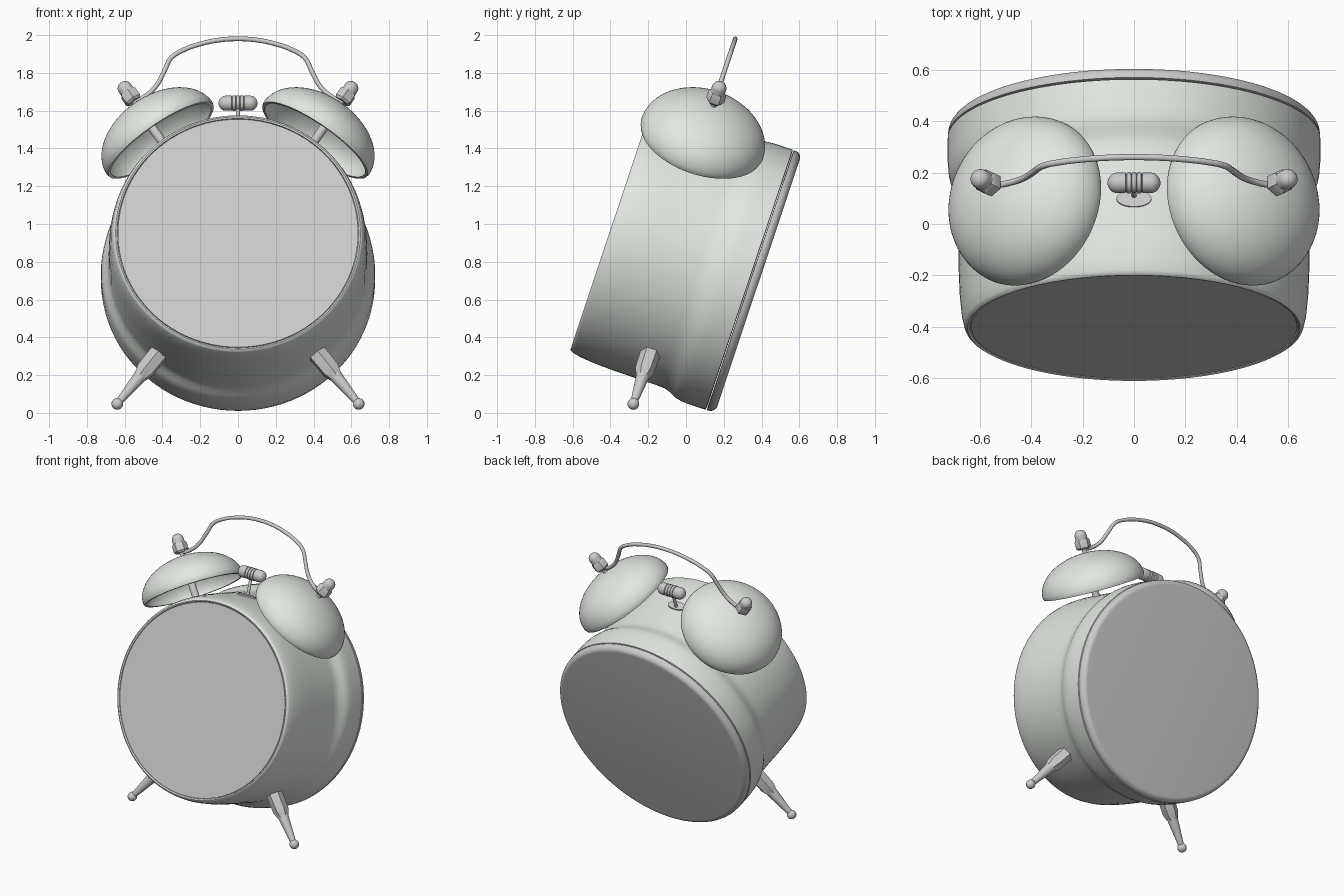
import bpy, bmesh, math
from mathutils import Matrix, Vector

if "Cube" in bpy.data.objects:
    bpy.data.objects.remove(bpy.data.objects["Cube"])

# Clock frame: x right, y = depth from the face to the back, z = up along the face
TILT = Matrix.Translation((0, -0.404, 0.952)) @ Matrix.Rotation(math.radians(-18.5), 4, 'X')

enamel = bpy.data.materials.new("pale_green_enamel")
enamel.diffuse_color = (0.76, 0.81, 0.75, 1)
enamel.use_nodes = True
enamel.node_tree.nodes["Principled BSDF"].inputs["Base Color"].default_value = enamel.diffuse_color


def finish(obj, mat=None, angle=35):
    bpy.context.collection.objects.link(obj)
    obj.matrix_world = TILT
    if mat:
        obj.data.materials.append(mat)
    if obj.type == 'MESH':
        bpy.ops.object.select_all(action='DESELECT')
        obj.select_set(True)
        bpy.context.view_layer.objects.active = obj
        bpy.ops.object.shade_smooth_by_angle(angle=math.radians(angle))
    return obj


def lathe(name, profile, origin, axis, sides=48, mat=None):
    """Revolve (radius, height) points about an axis through origin."""
    m = Matrix.Translation(origin) @ Vector(axis).to_track_quat('Z', 'Y').to_matrix().to_4x4()
    bm = bmesh.new()
    rings = []
    for r, h in profile:
        n = 1 if r == 0 else sides
        rings.append([bm.verts.new(m @ Vector((r * math.cos(2 * math.pi * i / sides),
                                               r * math.sin(2 * math.pi * i / sides), h)))
                      for i in range(n)])
    for a, b in zip(rings, rings[1:]):
        if len(a) == len(b) == 1:
            continue
        for i in range(sides):
            j = (i + 1) % sides
            q = [a[i % len(a)], a[j % len(a)], b[j % len(b)], b[i % len(b)]]
            bm.faces.new(list(dict.fromkeys(q)))
    bmesh.ops.remove_doubles(bm, verts=bm.verts, dist=1e-5)
    bmesh.ops.recalc_face_normals(bm, faces=bm.faces)
    mesh = bpy.data.meshes.new(name)
    bm.to_mesh(mesh)
    bm.free()
    return finish(bpy.data.objects.new(name, mesh), mat)


def arc(r0, h0, rr, rh, a0, a1, n):
    """Elliptical arc of profile points, snapped to the axis where it meets it."""
    points = []
    for i in range(n + 1):
        a = math.radians(a0 + (a1 - a0) * i / n)
        r = r0 + rr * math.cos(a)
        points.append((r if r > 1e-5 else 0, h0 + rh * math.sin(a)))
    return points


BACK = (0, 1, 0)

# Case: drum with a rounded front lip and a flared rear band
lathe("clock_case", [(0, 0.012), (0.638, 0.012), (0.640, 0.002), (0.648, -0.002), (0.657, 0.004),
                     (0.662, 0.015), (0.672, 0.06), (0.679, 0.13), (0.684, 0.25), (0.685, 0.50),
                     (0.687, 0.535), (0.694, 0.56), (0.708, 0.59), (0.717, 0.61), (0.723, 0.64),
                     (0.726, 0.68), (0.726, 0.778), (0.71, 0.781), (0, 0.781)],
      (0, 0, 0), BACK, 96, enamel)
# Flat dial
lathe("dial", [(0, 0.003), (0.636, 0.003), (0.636, 0.015), (0, 0.015)], (0, 0, 0), BACK, 96)
# Back cover with rounded edge
lathe("back_cover", [(0, 0.784), (0.71, 0.784), (0.725, 0.786)]
      + arc(0.690, 0.793, 0.035, 0.038, 0, 90, 8) + [(0, 0.831)], (0, 0, 0), BACK, 96)

BELL = math.radians(33.3)
LEG = math.radians(38)
for side, s in (("left", -1), ("right", 1)):
    up = Vector((s * math.sin(BELL), 0, math.cos(BELL)))
    base = Vector((0, 0.306, 0))
    # Bell: hollow dome with a thin rim
    outer = [(0.334, 0.742)] + arc(0, 0.757, 0.339, 0.218, 0, 90, 20)
    inner = arc(0, 0.757, 0.321, 0.200, 90, 0, 20) + [(0.318, 0.742), (0.334, 0.742)]
    lathe(side + "_bell", outer + inner, base, up, 64, enamel)
    # Post carrying the bell, stud through its top
    lathe(side + "_bell_post", [(0, 0.66), (0.024, 0.66), (0.024, 0.965), (0.016, 0.965),
                                (0.016, 1.02), (0, 1.02)], base, up, 24)
    # Cap nut: hexagon and rounded cap
    lathe(side + "_cap_nut_hex", [(0, 1.0), (0.040, 1.0), (0.050, 1.012), (0.050, 1.055),
                                  (0.042, 1.066), (0, 1.066)], base, up, 6)
    lathe(side + "_cap_nut_dome", [(0, 1.05), (0.039, 1.05), (0.039, 1.09)]
          + arc(0, 1.09, 0.039, 0.038, 0, 90, 8)[1:], base, up, 24)
    # Leg: hexagonal socket, tapered shank, ball foot
    down = Vector((s * math.sin(LEG), 0, -math.cos(LEG)))
    base = Vector((0, 0.406, 0))
    lathe(side + "_leg_socket", [(0, 0.64), (0.054, 0.64), (0.052, 0.80), (0.036, 0.845), (0, 0.845)],
          base, down, 6)
    lathe(side + "_leg_shank", [(0, 0.83), (0.036, 0.83), (0.034, 0.855), (0.019, 1.02), (0, 1.02)],
          base, down, 24)
    lathe(side + "_foot", arc(0, 1.038, 0.031, 0.031, -90, 90, 14), base, down, 24)

# Carrying handle: bent rod between the two bell studs
half = [(0.56, 0.832), (0.525, 0.846), (0.487, 0.869), (0.434, 0.922), (0.39, 1.006), (0.355, 1.078),
        (0.286, 1.125), (0.19, 1.160), (0.095, 1.180)]
path = [(-x, z) for x, z in half] + [(0, 1.186)] + half[::-1]
curve = bpy.data.curves.new("handle", 'CURVE')
curve.dimensions = '3D'
curve.bevel_depth = 0.0125
curve.bevel_resolution = 3
curve.use_fill_caps = True
curve.resolution_u = 6
spline = curve.splines.new('BEZIER')
spline.bezier_points.add(len(path) - 1)
for p, (x, z) in zip(spline.bezier_points, path):
    p.co = (x, 0.304, z)
    p.handle_left_type = p.handle_right_type = 'AUTO'
finish(bpy.data.objects.new("handle", curve))

# Hammer: capsule with ridged middle, on a thin stem
head = arc(0, -0.065, 0.040, 0.038, -90, 0, 8) + [
    (0.040, -0.034), (0.034, -0.031), (0.040, -0.028), (0.042, -0.018), (0.040, -0.012),
    (0.034, -0.010), (0.040, -0.008)]
head += [(r, -h) for r, h in head[::-1]]
lathe("hammer_head", head, (0, 0.317, 0.831), (1, 0, 0), 32)
lathe("hammer_stem", [(0, 0.66), (0.010, 0.66), (0.010, 0.81), (0, 0.81)], (0, 0.312, 0), (0, 0, 1), 16)

# Small rounded plate at the foot of the hammer stem
plate = lathe("hammer_plate", [(0, 0), (0.034, 0), (0.034, 0.014), (0, 0.014)], (0, 0, 0), (0, 0, 1), 32)
plate.data.transform(Matrix.Translation((0, 0.30, 0.678)) @ Matrix.Diagonal((2.0, 1, 1, 1)))
